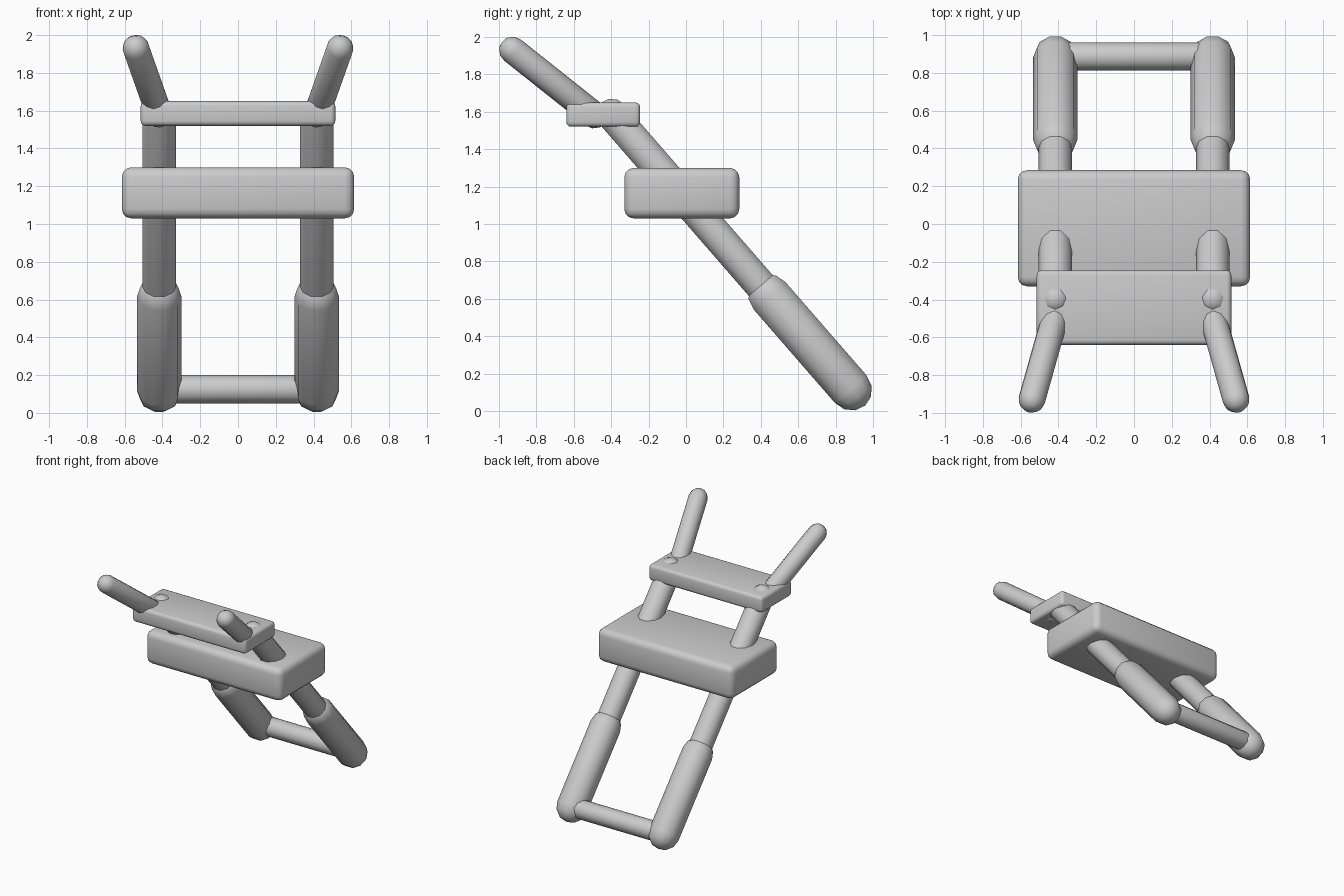
import bpy, bmesh, math
from mathutils import Vector

if "Cube" in bpy.data.objects:
    bpy.data.objects.remove(bpy.data.objects["Cube"])


def finish(bm, name, angle):
    bmesh.ops.recalc_face_normals(bm, faces=bm.faces)
    mesh = bpy.data.meshes.new(name)
    bm.to_mesh(mesh)
    bm.free()
    obj = bpy.data.objects.new(name, mesh)
    bpy.context.collection.objects.link(obj)
    bpy.ops.object.select_all(action='DESELECT')
    obj.select_set(True)
    bpy.context.view_layer.objects.active = obj
    bpy.ops.object.shade_smooth_by_angle(angle=math.radians(angle))
    return obj


def capsule(name, a, b, r, sides=10, rings=3):
    """Round-ended bar between the two end centres a and b."""
    a, b = Vector(a), Vector(b)
    d = (b - a).normalized()
    # one cross-section axis stays as close to x as possible
    u = Vector((1, 0, 0)) if abs(d.x) < 0.9 else Vector((0, 1, 0))
    u = (u - d * u.dot(d)).normalized()
    v = d.cross(u)
    bm = bmesh.new()
    steps = [math.pi / 2 * i / rings for i in range(rings)]
    stations = [(a, -math.sin(t), math.cos(t)) for t in reversed(steps)]
    stations += [(b, math.sin(t), math.cos(t)) for t in steps]
    loops = []
    for c, along, rad in stations:
        loops.append([bm.verts.new(c + d * along * r + rad * r * (
            u * math.cos(math.tau * k / sides) + v * math.sin(math.tau * k / sides)))
            for k in range(sides)])
    for p, q in zip(loops, loops[1:]):
        for k in range(sides):
            n = (k + 1) % sides
            bm.faces.new((p[k], p[n], q[n], q[k]))
    for c, loop, s in ((a, loops[0], -1), (b, loops[-1], 1)):
        tip = bm.verts.new(c + d * s * r)
        for k in range(sides):
            bm.faces.new((loop[k], loop[(k + 1) % sides], tip))
    return finish(bm, name, 50)


def board(name, lo, hi, bevel):
    """Box with rounded edges between two corners."""
    lo, hi = Vector(lo), Vector(hi)
    bm = bmesh.new()
    bmesh.ops.create_cube(bm, size=1)
    for vert in bm.verts:
        vert.co = (lo + hi) / 2 + vert.co * (hi - lo)
    bmesh.ops.bevel(bm, geom=bm.edges[:], offset=bevel, segments=3,
                    profile=0.5, affect='EDGES')
    return finish(bm, name, 40)


# Wide middle board and narrow upper board
board("main_board", (-0.615, -0.33, 1.03), (0.615, 0.285, 1.30), 0.05)
board("upper_board", (-0.515, -0.64, 1.52), (0.515, -0.245, 1.65), 0.025)

# Leaning rails, lower sleeves and flared handles
for side, label in ((-1, "left"), (1, "right")):
    x = side * 0.417
    capsule(f"{label}_rail", (x, 0.88, 0.118), (x, -0.393, 1.583), 0.089)
    capsule(f"{label}_sleeve", (x, 0.88, 0.118), (x, 0.447, 0.616), 0.118)
    capsule(f"{label}_handle", (x, -0.49, 1.582),
            (side * 0.54, -0.928, 1.93), 0.072, sides=12)

# Bottom cross bar
capsule("cross_bar", (-0.40, 0.887, 0.125), (0.40, 0.887, 0.125), 0.075, sides=12)
